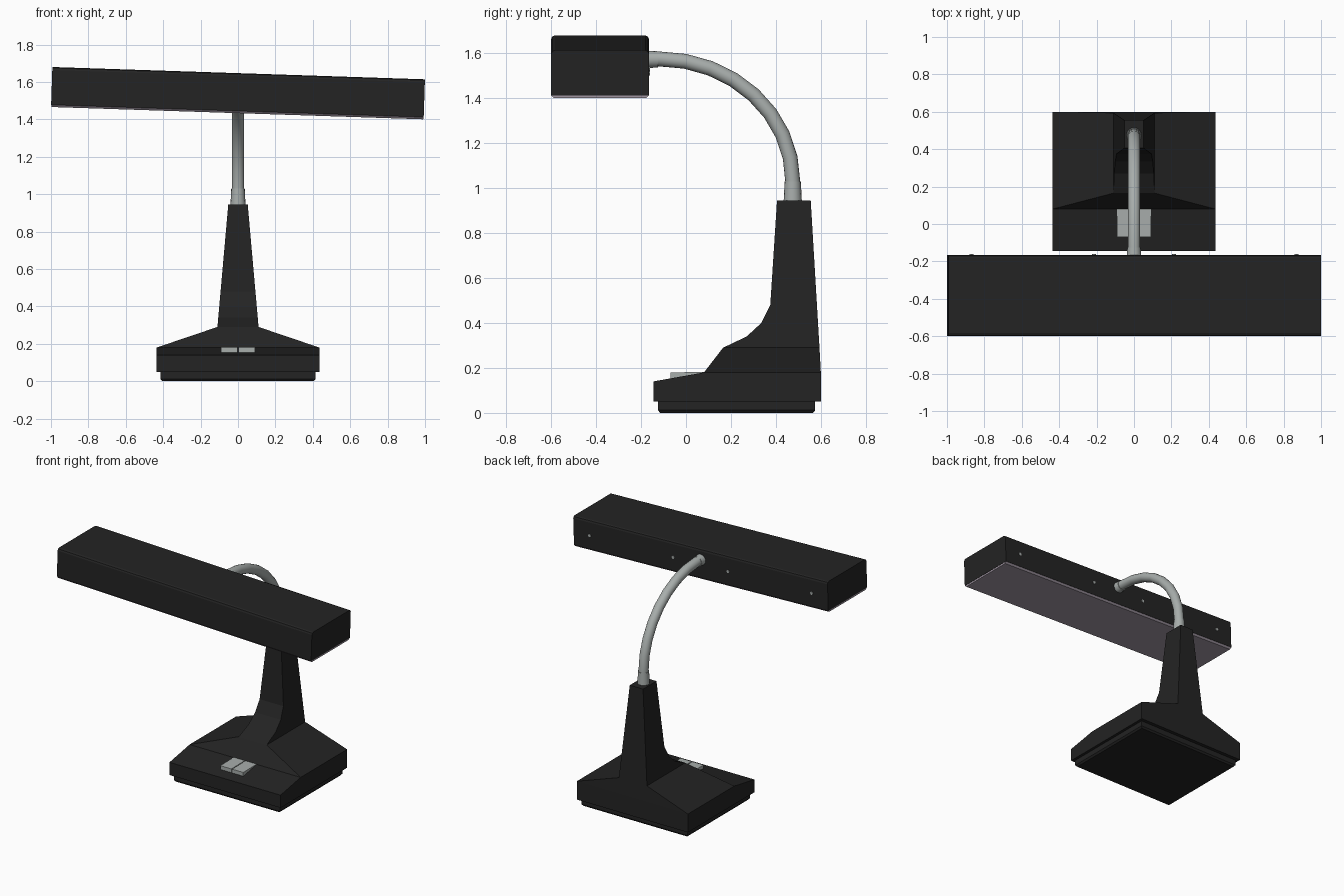
import bpy, bmesh, math
from mathutils import Vector, Matrix

if "Cube" in bpy.data.objects:
    bpy.data.objects.remove(bpy.data.objects["Cube"])


def material(name, rgb):
    m = bpy.data.materials.new(name)
    m.diffuse_color = (*rgb, 1)
    m.use_nodes = True
    m.node_tree.nodes["Principled BSDF"].inputs["Base Color"].default_value = m.diffuse_color
    return m


BLACK = material("black_plastic", (0.017, 0.017, 0.017))
GREY = material("satin_grey", (0.39, 0.42, 0.41))
LILAC = material("lilac_diffuser", (0.36, 0.31, 0.37))


def loft(name, sections, mat, smooth=False):
    """Skin a list of equal-length closed sections and cap both ends."""
    bm = bmesh.new()
    rings = [[bm.verts.new(p) for p in s] for s in sections]
    n = len(rings[0])
    for a, b in zip(rings, rings[1:]):
        for i in range(n):
            bm.faces.new((a[i], a[(i + 1) % n], b[(i + 1) % n], b[i]))
    bm.faces.new(rings[0])
    bm.faces.new(rings[-1])
    bmesh.ops.recalc_face_normals(bm, faces=bm.faces)
    me = bpy.data.meshes.new(name)
    bm.to_mesh(me)
    bm.free()
    me.materials.append(mat)
    ob = bpy.data.objects.new(name, me)
    bpy.context.collection.objects.link(ob)
    if smooth:
        bpy.ops.object.select_all(action='DESELECT')
        ob.select_set(True)
        bpy.context.view_layer.objects.active = ob
        bpy.ops.object.shade_smooth_by_angle(angle=math.radians(40))
    return ob


def rect(hx, y0, y1, z, cx=0):
    return [(cx - hx, y0, z), (cx + hx, y0, z), (cx + hx, y1, z), (cx - hx, y1, z)]


def extrude_x(name, profile, x0, x1, mat):
    return loft(name, [[(x, y, z) for y, z in profile] for x in (x0, x1)], mat)


def pipe(name, path, radii, mat, sides=16):
    """Round tube along (y, z) points in the x = 0 plane."""
    pts = [Vector((0, *p)) for p in path]
    rings = []
    for i, p in enumerate(pts):
        t = (pts[min(i + 1, len(pts) - 1)] - pts[max(i - 1, 0)]).normalized()
        side = Vector((1, 0, 0))
        up = t.cross(side)
        rings.append([p + radii[i] * (math.cos(a) * side + math.sin(a) * up)
                      for a in (2 * math.pi * k / sides for k in range(sides))])
    return loft(name, rings, mat, True)


# Base: plinth, wedge-fronted body, sloping shoulders
loft("base_plinth", [rect(0.405, -0.115, 0.565, 0), rect(0.415, -0.125, 0.575, 0.012),
                     rect(0.415, -0.125, 0.575, 0.05)], BLACK)
extrude_x("base_body", [(-0.145, 0.05), (-0.145, 0.14), (0.08, 0.18), (0.6, 0.18), (0.6, 0.05)],
          -0.435, 0.435, BLACK)
loft("base_shoulders", [rect(0.435, 0.08, 0.6, 0.18), rect(0.11, 0.165, 0.594, 0.29)], BLACK)

# Stem: tapering column with a swept front
front = [(0.165, 0.29), (0.27, 0.34), (0.335, 0.40), (0.375, 0.48), (0.405, 0.945)]
stem = []
for y, z in front:
    t = (z - 0.29) / 0.655
    stem.append(rect(0.11 - 0.058 * t, y, 0.594 - 0.039 * t, z))
loft("stem", stem, BLACK)

# Switch: two flat-topped buttons set into the sloped front
for s, label in ((-1, "left"), (1, "right")):
    extrude_x("switch_" + label, [(-0.07, 0.145), (-0.07, 0.18), (0.08, 0.182), (0.08, 0.17)],
              s * 0.003, s * 0.09, GREY)

# Gooseneck arm with a collar at each end
arc = [(-0.12 + 0.595 * math.cos(a), 1.03 + 0.545 * math.sin(a))
       for a in (math.pi / 2 * k / 8 for k in range(9))]
pipe("arm", [(0.475, 0.98)] + arc + [(-0.16, 1.575)], [0.033] * 11, GREY)
pipe("lower_collar", [(0.475, 0.93), (0.475, 1.03)], [0.041, 0.036], GREY)
pipe("upper_collar", [(-0.125, 1.573), (-0.18, 1.573)], [0.036, 0.039], GREY)

# Lamp head, built level then tilted sideways
Y0, Y1, H, L, C = -0.6, -0.165, 0.107, 0.9965, 0.016
tilt = Matrix.Translation((0, 0, 1.54)) @ Matrix.Rotation(0.033, 4, 'Y')
head = [extrude_x("lamp_head", [(Y0, 0.012 - H), (Y0, H - C), (Y0 + 0.005, H - 0.005), (Y0 + C, H),
                                (Y1 - C, H), (Y1 - 0.005, H - 0.005), (Y1, H - C), (Y1, 0.012 - H)],
                  -L, L, BLACK),
        extrude_x("diffuser", [(Y0 + 0.001, 0.012 - H), (Y0 + 0.012, -H),
                               (Y1 - 0.012, -H), (Y1 - 0.001, 0.012 - H)],
                  -L + 0.002, L - 0.002, LILAC)]
# Screws on the back of the head
for i, x in enumerate((-0.87, -0.215, 0.215, 0.87)):
    ring = [(x + 0.011 * math.cos(k * math.pi / 4), 0.011 * math.sin(k * math.pi / 4))
            for k in range(8)]
    head.append(loft("screw_%d" % (i + 1), [[(px, y, pz) for px, pz in ring]
                                            for y in (Y1 - 0.005, Y1 + 0.004)], GREY))
for ob in head:
    ob.data.transform(tilt)
